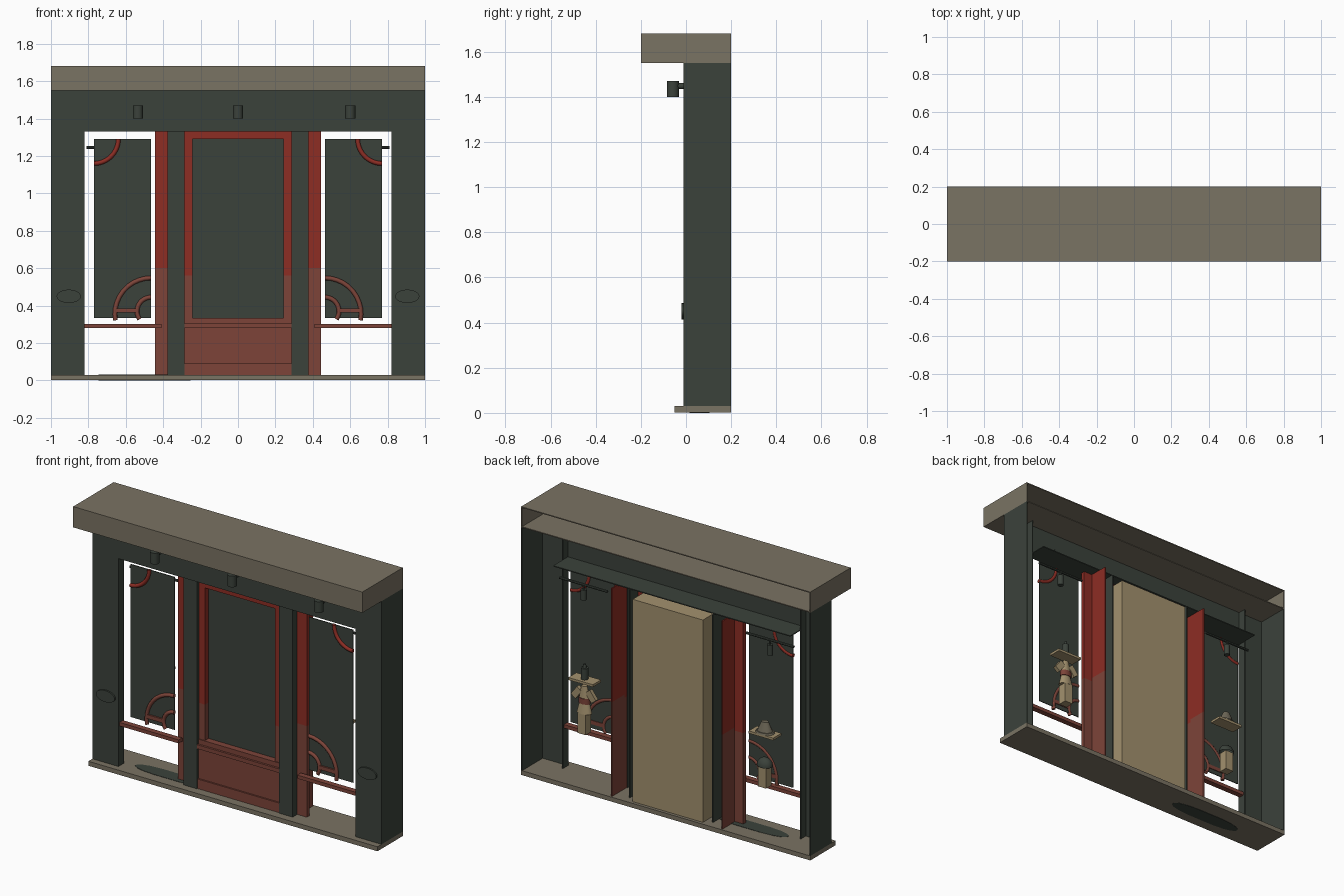
import bpy, bmesh, math
from mathutils import Vector, Matrix

if "Cube" in bpy.data.objects:
    bpy.data.objects.remove(bpy.data.objects["Cube"])


def mat(name, r, g, b):
    lin = lambda c: ((c / 255 + 0.055) / 1.055) ** 2.4
    m = bpy.data.materials.new(name)
    m.diffuse_color = (lin(r), lin(g), lin(b), 1)
    m.use_nodes = True
    m.node_tree.nodes["Principled BSDF"].inputs["Base Color"].default_value = m.diffuse_color
    return m


GREEN = mat("dark green", 59, 66, 59)
STONE = mat("stone grey", 122, 115, 99)
RED = mat("deep red", 141, 45, 36)
BROWN = mat("worn red brown", 125, 68, 57)
BEIGE = mat("beige board", 163, 145, 110)
STRAW = mat("grey straw", 110, 104, 88)


def finish(name, bm, m):
    me = bpy.data.meshes.new(name)
    bmesh.ops.recalc_face_normals(bm, faces=bm.faces)
    bm.to_mesh(me)
    bm.free()
    ob = bpy.data.objects.new(name, me)
    bpy.context.collection.objects.link(ob)
    me.materials.append(m)
    return ob


def box(name, m, x0, x1, y0, y1, z0, z1):
    bm = bmesh.new()
    c = Vector(((x0 + x1) / 2, (y0 + y1) / 2, (z0 + z1) / 2))
    s = Matrix.Diagonal((abs(x1 - x0), y1 - y0, z1 - z0, 1))
    bmesh.ops.create_cube(bm, size=1, matrix=Matrix.Translation(c) @ s)
    return finish(name, bm, m)


def cone(name, m, loc, r1, r2, h, axis='Z', n=16, scale=(1, 1, 1)):
    bm = bmesh.new()
    rot = {'Z': Matrix(), 'X': Matrix.Rotation(math.pi / 2, 4, 'Y'),
           'Y': Matrix.Rotation(math.pi / 2, 4, 'X')}[axis]
    M = Matrix.Translation(loc) @ Matrix.Diagonal((*scale, 1)) @ rot
    bmesh.ops.create_cone(bm, cap_ends=True, segments=n, radius1=r1, radius2=r2, depth=h, matrix=M)
    ob = finish(name, bm, m)
    for p in ob.data.polygons:
        p.use_smooth = len(p.vertices) == 4 and n > 8
    return ob


def arc(name, m, cx, cy, cz, r, a0, a1, tube=0.012, steps=10, n=8):
    # round bar bent along an arc in the xz plane
    bm = bmesh.new()
    rings = []
    for i in range(steps + 1):
        a = math.radians(a0 + (a1 - a0) * i / steps)
        ring = []
        for k in range(n):
            t = 2 * math.pi * k / n
            d = r + tube * math.cos(t)
            ring.append(bm.verts.new((cx + d * math.cos(a), cy + tube * math.sin(t), cz + d * math.sin(a))))
        rings.append(ring)
    for p, q in zip(rings, rings[1:]):
        for k in range(n):
            bm.faces.new((p[k], p[(k + 1) % n], q[(k + 1) % n], q[k])).smooth = True
    bm.faces.new(rings[0])
    bm.faces.new(rings[-1])
    return finish(name, bm, m)


def worn(name, x0, x1, y0, y1, z0, z1, split):
    # red board with a faded lower part
    box(name + "_lower", BROWN, x0, x1, y0, y1, z0, split)
    box(name + "_upper", RED, x0, x1, y0, y1, split, z1)


T = 0.006
# base and cornice (cornice is hollow, open at the back)
box("base", STONE, -1, 1, -0.05, 0.2, 0.002, 0.03)
box("cornice_front", STONE, -1, 1, -0.2, -0.2 + T, 1.55, 1.68)
box("cornice_top", STONE, -1, 1, -0.2, 0.2, 1.68 - T, 1.68)
box("cornice_soffit", STONE, -1, 1, -0.2, 0.2, 1.55, 1.55 + T)

# dark patch on both faces of the base
for z in (0.031, 0.001):
    bm = bmesh.new()
    vs = [bm.verts.new((-0.5 + 0.25 * math.copysign(abs(math.cos(a)) ** 0.6, math.cos(a)),
                        0.06 + 0.045 * math.sin(a), z - 0.001))
          for a in [math.tau * (i + 0.5) / 16 for i in range(16)]]
    top = bmesh.ops.extrude_face_region(bm, geom=[bm.faces.new(vs)])
    bmesh.ops.translate(bm, vec=(0, 0, 0.002), verts=[v for v in top["geom"] if isinstance(v, bmesh.types.BMVert)])
    finish("base_patch", bm, GREEN)

# fascia and ceiling board
box("fascia", GREEN, -0.82, 0.82, -0.01, -0.01 + T, 1.33, 1.55)
box("ceiling_board", GREEN, -0.82, 0.82, -0.01, 0.14, 1.33, 1.33 + T)

for s in (-1, 1):
    side = "right" if s > 0 else "left"
    box(side + "_cornice_end", STONE, s, s * (1 - T), -0.2, 0.2, 1.55, 1.68)
    # outer column made of plates
    box(side + "_column_front", GREEN, s * 0.82, s, -0.01, -0.01 + T, 0.03, 1.55)
    box(side + "_column_side", GREEN, s, s * (1 - T), -0.01, 0.2, 0.03, 1.55)
    box(side + "_column_jamb", GREEN, s * 0.82, s * (0.82 + T), -0.01, 0.045, 0.03, 1.55)
    cone(side + "_oval_plate", GREEN, (s * 0.905, -0.014, 0.45), 0.065, 0.065, 0.012, 'Y', 28, (1, 1, 0.55))
    # inner pillar beside the door
    box(side + "_pillar_front", GREEN, s * 0.285, s * 0.378, 0, T, 0.03, 1.33)
    box(side + "_pillar_inner", GREEN, s * 0.285, s * (0.285 + T), 0, 0.148, 0.03, 1.33)
    box(side + "_pillar_outer", GREEN, s * 0.372, s * 0.378, 0, 0.045, 0.03, 1.33)
    worn(side + "_pillar_trim", s * 0.378, s * 0.445, 0.045, 0.07, 0.03, 1.33, 0.6)
    worn(side + "_pillar_return", s * 0.378, s * 0.386, 0.07, 0.19, 0.03, 1.33, 0.62)
    # display window pane, sill rail and curved ornaments
    box(side + "_window_pane", GREEN, s * 0.465, s * 0.77, 0.038, 0.043, 0.335, 1.29)
    box(side + "_window_rail", BROWN, s * 0.41, s * 0.82, 0.0, 0.035, 0.28, 0.302)
    f = (lambda a: a) if s < 0 else (lambda a: 180 - a)
    arc(side + "_top_arc", RED, s * 0.77, 0.037, 1.29, 0.13, f(270), f(360))
    arc(side + "_large_arc", BROWN, s * 0.465, 0.037, 0.355, 0.193, f(90), f(190))
    arc(side + "_small_arc", BROWN, s * 0.465, 0.037, 0.37, 0.075, f(90), f(215))
    box(side + "_arc_bar", BROWN, s * 0.54, s * 0.652, 0.027, 0.047, 0.362, 0.386)
    # lamp rail inside the window
    x = s * 0.645
    cone(side + "_lamp_rail", GREEN, (x, 0.09, 1.245), 0.008, 0.008, 0.33, 'X', 8)
    cone(side + "_inner_lamp", GREEN, (x, 0.09, 1.185), 0.018, 0.018, 0.065)
    cone(side + "_inner_lamp_stem", GREEN, (x, 0.09, 1.23), 0.006, 0.006, 0.04, 'Z', 8)
    # display stand and shelf
    x = s * 0.624
    box(side + "_display_block", BEIGE, x - 0.028, x + 0.028, 0.085, 0.14, 0.335, 0.46)
    box(side + "_display_shelf", BEIGE, x - 0.085, x + 0.085, 0.07, 0.15, 0.655, 0.67)
    # door stile
    worn(side + "_door_stile", s * 0.243, s * 0.285, 0.02, 0.065, 0.03, 1.33, 0.56)

# goods in the right window: small garment and bottle
X = 0.624
cone("garment_skirt", BEIGE, (X, 0.112, 0.495), 0.05, 0.032, 0.07, 'Z', 12, (1, 0.6, 1))
cone("garment_sash", BROWN, (X, 0.112, 0.538), 0.038, 0.038, 0.035, 'Z', 12, (1, 0.65, 1))
cone("garment_top", BEIGE, (X, 0.112, 0.59), 0.035, 0.02, 0.075, 'Z', 12, (1, 0.6, 1))
for s in (-1, 1):
    sleeve = box("garment_sleeve", BEIGE, -0.02, 0.02, -0.012, 0.012, -0.035, 0.035)
    sleeve.location = (X + s * 0.05, 0.112, 0.575)
    sleeve.rotation_euler = (0, -s * 0.65, 0)
cone("bottle", GREEN, (X, 0.11, 0.705), 0.022, 0.022, 0.07, 'Z', 12)
cone("bottle_neck", GREEN, (X, 0.11, 0.75), 0.012, 0.008, 0.025, 'Z', 12)
# goods in the left window: two hats
cone("straw_hat_crown", STRAW, (-X, 0.11, 0.705), 0.05, 0.022, 0.065, 'Z', 16, (1, 0.75, 1))
cone("straw_hat_brim", STRAW, (-X, 0.11, 0.675), 0.06, 0.055, 0.01, 'Z', 16, (1, 0.75, 1))
bm = bmesh.new()
bmesh.ops.create_uvsphere(bm, u_segments=16, v_segments=8, radius=0.05,
                          matrix=Matrix.Translation((-X, 0.112, 0.463)) @ Matrix.Diagonal((1, 0.8, 1, 1)))
bmesh.ops.bisect_plane(bm, geom=bm.verts[:] + bm.edges[:] + bm.faces[:], plane_co=(0, 0, 0.462),
                       plane_no=(0, 0, -1), clear_outer=True)
for face in bm.faces:
    face.smooth = True
finish("dark_cap", bm, GREEN)

# central door: glass, rails, kick panel and box behind
box("door_glass", GREEN, -0.243, 0.243, 0.056, 0.062, 0.33, 1.292)
box("door_top_rail", RED, -0.285, 0.285, 0.02, 0.065, 1.29, 1.33)
box("door_kick_panel", BROWN, -0.285, 0.285, 0.015, 0.065, 0.03, 0.3)
box("door_skirting", BROWN, -0.285, 0.285, 0.005, 0.02, 0.03, 0.09)
box("door_ledge", BROWN, -0.285, 0.285, 0.002, 0.06, 0.28, 0.305)
box("door_ledge_upper", BROWN, -0.285, 0.285, 0.015, 0.062, 0.305, 0.335)
box("door_back_box", BEIGE, -0.243, 0.243, 0.075, 0.18, 0.03, 1.295)

# spot lamps on the fascia
for x in (-0.535, 0, 0.6):
    cone("fascia_lamp", GREEN, (x, -0.058, 1.435), 0.027, 0.027, 0.07)
    cone("fascia_lamp_arm", GREEN, (x, -0.02, 1.447), 0.013, 0.013, 0.035, 'Y', 10)
